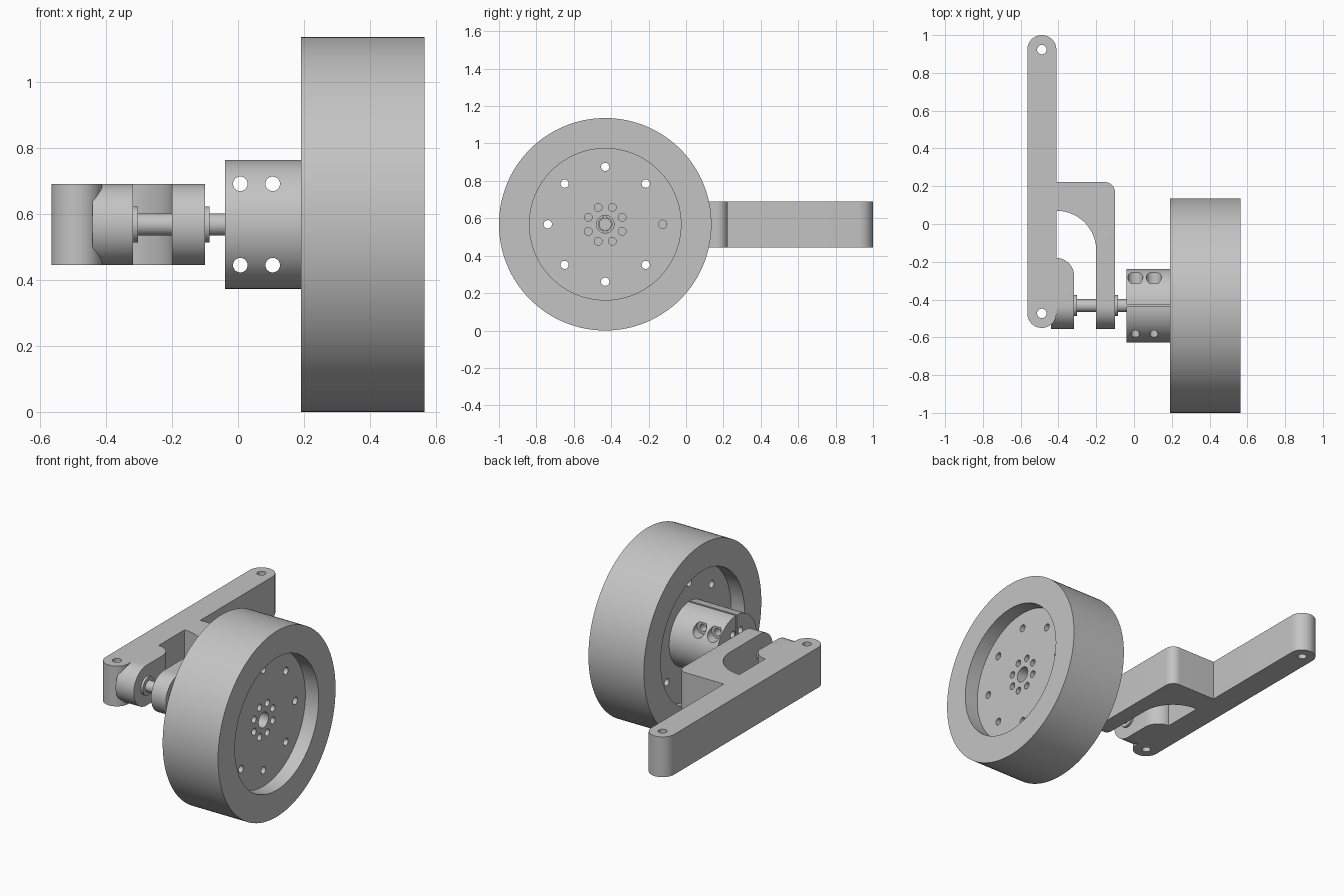
import bpy, bmesh, math
from math import pi, cos, sin, radians
from mathutils import Matrix, Vector

cube = bpy.data.objects.get("Cube")
if cube:
    bpy.data.objects.remove(cube, do_unlink=True)

AXLE_Y, AXLE_Z = -0.432, 0.568
ARM_LOW, ARM_HIGH = 0.447, 0.693
ARM_HALF = (ARM_HIGH - ARM_LOW) / 2
AXLE = Vector((0, AXLE_Y, AXLE_Z))

grey = bpy.data.materials.new("grey")
grey.use_nodes = True
grey.diffuse_color = (0.55, 0.55, 0.55, 1)
grey.node_tree.nodes["Principled BSDF"].inputs["Base Color"].default_value = grey.diffuse_color


def finish_mesh(bm, name):
    bmesh.ops.recalc_face_normals(bm, faces=bm.faces)
    mesh = bpy.data.meshes.new(name)
    bm.to_mesh(mesh)
    bm.free()
    mesh.materials.append(grey)
    ob = bpy.data.objects.new(name, mesh)
    bpy.context.collection.objects.link(ob)
    return ob


def lathe(name, profile, segments=96):
    """Revolve a closed (x, radius) outline about the axle."""
    bm = bmesh.new()
    rings = []
    for i in range(segments):
        a = 2 * pi * i / segments
        rings.append([bm.verts.new(AXLE + Vector((x, r * cos(a), r * sin(a)))) for x, r in profile])
    n = len(profile)
    for i, ring in enumerate(rings):
        nxt = rings[(i + 1) % segments]
        for j in range(n):
            k = (j + 1) % n
            bm.faces.new((ring[j], ring[k], nxt[k], nxt[j]))
    return finish_mesh(bm, name)


def prism(name, points, offset):
    """Extrude a closed outline by an offset vector."""
    bm = bmesh.new()
    face = bm.faces.new([bm.verts.new(p) for p in points])
    made = bmesh.ops.extrude_face_region(bm, geom=[face])["geom"]
    bmesh.ops.translate(bm, vec=offset, verts=[v for v in made if isinstance(v, bmesh.types.BMVert)])
    return finish_mesh(bm, name)


def rod(name, start, end, radius, segments=32):
    bm = bmesh.new()
    start, end = Vector(start), Vector(end)
    turn = (end - start).to_track_quat('Z', 'Y').to_matrix().to_4x4()
    bmesh.ops.create_cone(bm, cap_ends=True, segments=segments, radius1=radius, radius2=radius,
                          depth=(end - start).length,
                          matrix=Matrix.Translation((start + end) / 2) @ turn)
    return finish_mesh(bm, name)


def arc(cx, cy, r, start, end, steps=16):
    angles = [radians(start + (end - start) * i / steps) for i in range(steps + 1)]
    return [(cx + r * cos(a), cy + r * sin(a)) for a in angles]


def combine(target, other, operation):
    """Apply a boolean and remove the helper."""
    mod = target.modifiers.new(operation, 'BOOLEAN')
    mod.operation, mod.solver, mod.object = operation, 'EXACT', other
    bpy.context.view_layer.objects.active = target
    bpy.ops.object.modifier_apply(modifier=mod.name)
    bpy.data.objects.remove(other, do_unlink=True)


def axial_hole(target, radius, ring, degrees, x0, x1):
    a = radians(degrees)
    y, z = AXLE_Y + ring * cos(a), AXLE_Z + ring * sin(a)
    combine(target, rod("cutter", (x0, y, z), (x1, y, z), radius, 24), 'DIFFERENCE')


# Wheel: broad rim with a recessed web on both sides
WEB_IN, WEB_OUT, RECESS = 0.28, 0.475, 0.405
wheel = lathe("wheel", [(0.19, RECESS), (0.19, 0.568), (0.565, 0.568), (0.565, RECESS),
                        (WEB_OUT, RECESS), (WEB_OUT, 0.047), (WEB_IN, 0.047), (WEB_IN, RECESS)], 128)

# Clamping hub behind the web
hub = lathe("hub", [(-0.04, 0.036), (-0.04, 0.195), (WEB_IN, 0.195), (WEB_IN, 0.036)])

# Bolt circles through the web and the hub
for i in range(8):
    axial_hole(wheel, 0.022, 0.307, 45 * i, 0.2, 0.55)
    axial_hole(wheel, 0.021, 0.098, 45 * i + 22.5, 0.2, 0.55)
    axial_hole(hub, 0.021, 0.098, 45 * i + 22.5, -0.1, 0.35)

# Clamp screw holes, counterbored at the back
for x in (0.007, 0.105):
    for z in (AXLE_Z - 0.123, AXLE_Z + 0.123):
        combine(hub, rod("cutter", (x, -0.8, z), (x, 0, z), 0.022), 'DIFFERENCE')
        combine(hub, rod("cutter", (x, -0.315, z), (x, 0, z), 0.04), 'DIFFERENCE')

# Clamp slit
slit = [(-0.1, AXLE_Y - 0.006, 0.3), (0.35, AXLE_Y - 0.006, 0.3),
        (0.35, AXLE_Y + 0.006, 0.3), (-0.1, AXLE_Y + 0.006, 0.3)]
combine(hub, prism("cutter", slit, (0, 0, 0.6)), 'DIFFERENCE')


def plan_prism(name, outline, low, high):
    return prism(name, [(x, y, low) for x, y in outline], (0, 0, high - low))


def round_end(part):
    """Trim a part to arm height, rounded about the axle at its front end."""
    side = arc(AXLE_Y, AXLE_Z, ARM_HALF, 90, 270, 32)
    side += [(0.4, AXLE_Z - ARM_HALF), (0.4, AXLE_Z + ARM_HALF)]
    combine(part, prism("trimmer", [(-0.8, y, z) for y, z in side], (1.2, 0, 0)), 'INTERSECT')


# Arm: long bar with rounded ends
BAR_X, BAR_R = -0.488, 0.077
ARM_LOW, ARM_HIGH = AXLE_Z - ARM_HALF, AXLE_Z + ARM_HALF
bar = arc(BAR_X, 1 - BAR_R, BAR_R, 0, 180, 24) + arc(BAR_X, -0.473, BAR_R, 180, 360, 24)
arm = plan_prism("arm", bar, ARM_LOW, ARM_HIGH)

# Outer bracket with a curved inner corner
bracket = [(-0.45, 0.222), *arc(-0.155, 0.167, 0.055, 90, 0), (-0.1, -0.6), (-0.2, -0.6),
           *arc(-0.41, -0.14, 0.21, 0, 90), (-0.45, 0.07)]
outer_bracket = plan_prism("outer_bracket", bracket, 0.3, 0.85)
round_end(outer_bracket)
combine(arm, outer_bracket, 'UNION')

# Inner lug beside the bar
lug = [(-0.44, -0.6), (-0.44, -0.18), *arc(-0.412, -0.275, 0.095, 90, 0), (-0.317, -0.6)]
inner_lug = plan_prism("inner_lug", lug, 0.3, 0.85)
round_end(inner_lug)
combine(arm, inner_lug, 'UNION')

# Vertical pin holes
for y in (0.923, -0.473):
    combine(arm, rod("cutter", (BAR_X, y, 0.3), (BAR_X, y, 0.85), 0.025), 'DIFFERENCE')

# Shaft and bushing flanges
shaft = rod("shaft", AXLE + Vector((-0.4, 0, 0)), AXLE + Vector((0.19, 0, 0)), 0.034, 48)
inner_bushing = lathe("inner_bushing", [(-0.33, 0.03), (-0.33, 0.055), (-0.302, 0.055), (-0.302, 0.03)], 48)
outer_bushing = lathe("outer_bushing", [(-0.12, 0.03), (-0.12, 0.055), (-0.086, 0.055), (-0.086, 0.03)], 48)

# Smooth round surfaces, keeping edges sharp
bpy.ops.object.select_all(action='DESELECT')
for part in (wheel, hub, arm, shaft, inner_bushing, outer_bushing):
    part.select_set(True)
    bpy.context.view_layer.objects.active = part
bpy.ops.object.shade_smooth_by_angle(angle=radians(30))
